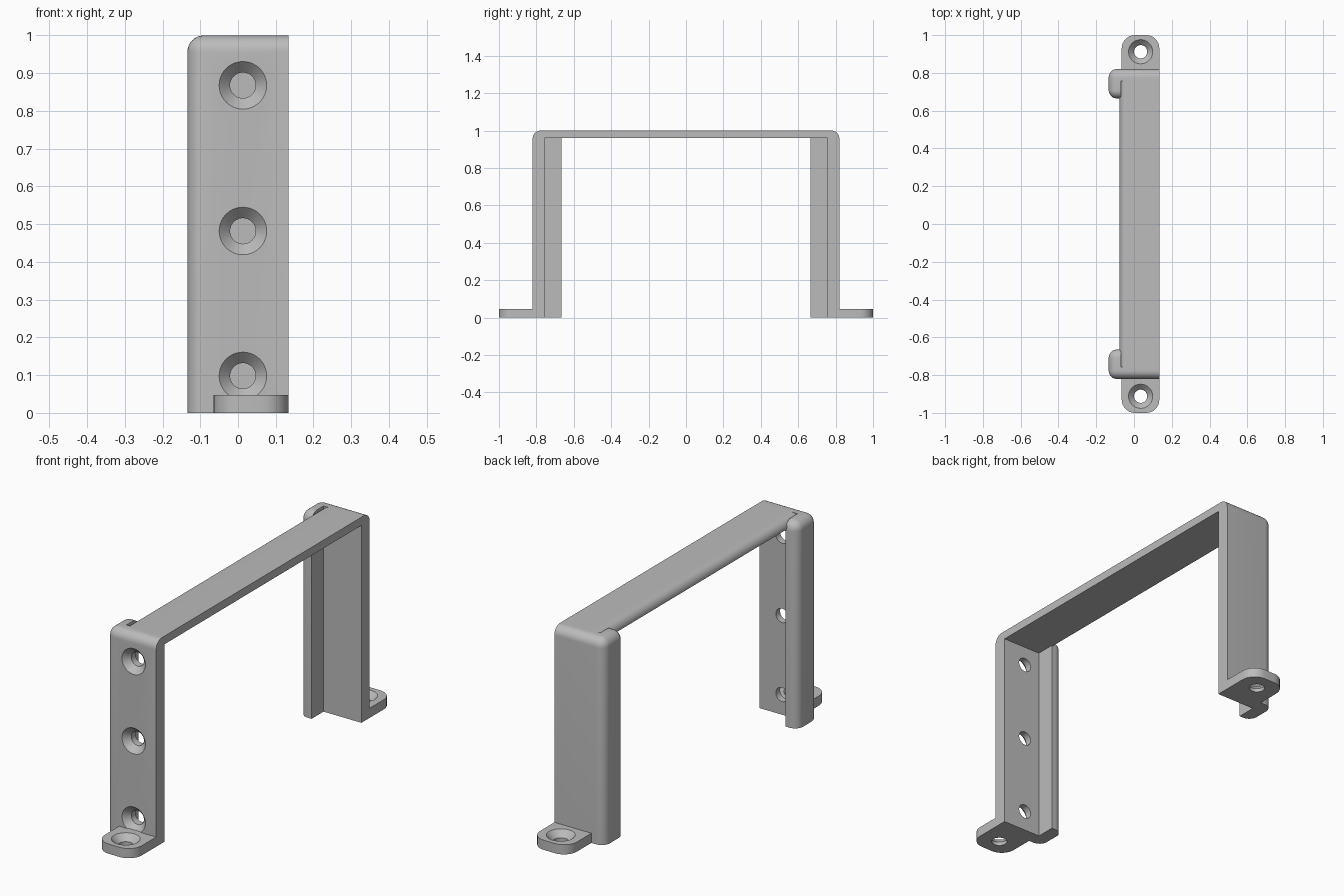
import bpy, bmesh, math
from mathutils import Matrix, Vector

cube = bpy.data.objects.get("Cube")
if cube:
    bpy.data.objects.remove(cube)

COLOUR = (0.5, 0.5, 0.5, 1)
metal = bpy.data.materials.new("grey metal")
metal.use_nodes = True
metal.diffuse_color = COLOUR
metal.node_tree.nodes["Principled BSDF"].inputs["Base Color"].default_value = COLOUR

X_EDGE, LIP_X, LIP_IN = 0.134, -0.07, 0.665    # side faces and lip
OUT, INNER = 0.82, 0.757                       # outer and inner leg faces
PLATE_X, PLATE_Z, FOOT_X, FOOT_Z = -0.076, 0.96, -0.065, 0.047


def prism(name, outline, z0, z1, rounded, radius):
    """Extrude a plan outline and round the edges chosen by a rule."""
    bm = bmesh.new()
    base = bm.faces.new([bm.verts.new((x, y, z0)) for x, y in outline])
    top = bmesh.ops.extrude_face_region(bm, geom=[base])["geom"]
    bmesh.ops.translate(bm, vec=(0, 0, z1 - z0),
                        verts=[v for v in top if isinstance(v, bmesh.types.BMVert)])
    if base.is_valid and not any(len(e.link_faces) < 2 for e in bm.edges):
        pass
    else:
        bmesh.ops.holes_fill(bm, edges=bm.edges[:])
    bmesh.ops.recalc_face_normals(bm, faces=bm.faces)
    edges = [e for e in bm.edges if rounded(*(v.co for v in e.verts))]
    bmesh.ops.bevel(bm, geom=edges, offset=radius, segments=8,
                    profile=0.5, affect='EDGES', clamp_overlap=True)
    bmesh.ops.recalc_face_normals(bm, faces=bm.faces)
    return to_object(name, bm)


def to_object(name, bm):
    mesh = bpy.data.meshes.new(name)
    bm.to_mesh(mesh)
    bm.free()
    mesh.materials.append(metal)
    obj = bpy.data.objects.new(name, mesh)
    bpy.context.collection.objects.link(obj)
    return obj


def activate(obj):
    bpy.ops.object.select_all(action='DESELECT')
    obj.select_set(True)
    bpy.context.view_layer.objects.active = obj


def countersink(part, place, outer, inner, depth):
    """Cut a countersunk screw hole; the cutter opens along its local +z."""
    bm = bmesh.new()
    profile = [(0, -0.1), (inner, -0.1), (inner, -depth), (outer, 0), (outer, 0.01), (0, 0.01)]
    verts = [bm.verts.new((r, 0, z)) for r, z in profile]
    line = [bm.edges.new(pair) for pair in zip(verts, verts[1:])]
    bmesh.ops.spin(bm, geom=verts + line, cent=(0, 0, 0), axis=(0, 0, 1),
                   angle=math.tau, steps=40)
    bmesh.ops.remove_doubles(bm, verts=bm.verts, dist=1e-5)
    bmesh.ops.recalc_face_normals(bm, faces=bm.faces)
    bm.transform(place)
    cutter = to_object("hole_cutter", bm)
    cutter.hide_render = True
    mod = part.modifiers.new("hole", 'BOOLEAN')
    mod.operation, mod.solver, mod.object = 'DIFFERENCE', 'EXACT', cutter
    activate(part)
    bpy.ops.object.modifier_apply(modifier=mod.name)
    bpy.data.objects.remove(cutter)


def near(value, *targets):
    return any(abs(value - t) < 1e-4 for t in targets)


def leg_rounded(a, b):
    # lip corners and the outer top rim
    mid = (a + b) / 2
    if abs(a.z - b.z) > 0.5:
        return near(mid.x, -X_EDGE) and near(abs(mid.y), OUT, LIP_IN)
    return near(mid.z, 1) and (near(mid.x, -X_EDGE) or near(abs(mid.y), OUT, LIP_IN))


def foot_rounded(a, b):
    return abs(a.z - b.z) > 0.01 and near(abs(a.y), 1)


parts = []
for side, s in (("front", -1), ("back", 1)):
    # Leg with a lip folded inward along one side
    outline = [(X_EDGE, OUT), (-X_EDGE, OUT), (-X_EDGE, LIP_IN),
               (LIP_X, LIP_IN), (LIP_X, INNER), (X_EDGE, INNER)]
    leg = prism(side + "_leg", [(x, s * y) for x, y in outline], 0, 1, leg_rounded, 0.043)

    # Screw holes through the front leg only
    if s < 0:
        for z in (0.098, 0.482, 0.868):
            place = Matrix.Translation((0.013, -OUT, z)) @ Matrix.Rotation(math.pi / 2, 4, 'X')
            countersink(leg, place, 0.063, 0.034, 0.03)

    # Mounting foot with its screw hole
    outline = [(X_EDGE, OUT - 0.005), (FOOT_X, OUT - 0.005), (FOOT_X, 1), (X_EDGE, 1)]
    foot = prism(side + "_foot", [(x, s * y) for x, y in outline], 0, FOOT_Z, foot_rounded, 0.07)
    countersink(foot, Matrix.Translation((0.035, s * 0.912, FOOT_Z)), 0.064, 0.035, 0.03)
    parts += [leg, foot]

# Top plate joining the legs, rounded along the lip side
outline = [(PLATE_X, -INNER), (X_EDGE, -INNER), (X_EDGE, INNER), (PLATE_X, INNER)]
parts.append(prism("top_plate", outline, PLATE_Z, 1,
                   lambda a, b: near(a.x, PLATE_X) and near(b.x, PLATE_X)
                   and near(a.z, 1) and near(b.z, 1), 0.037))

for part in parts:
    activate(part)
    bpy.ops.object.shade_smooth_by_angle(angle=math.radians(30))
